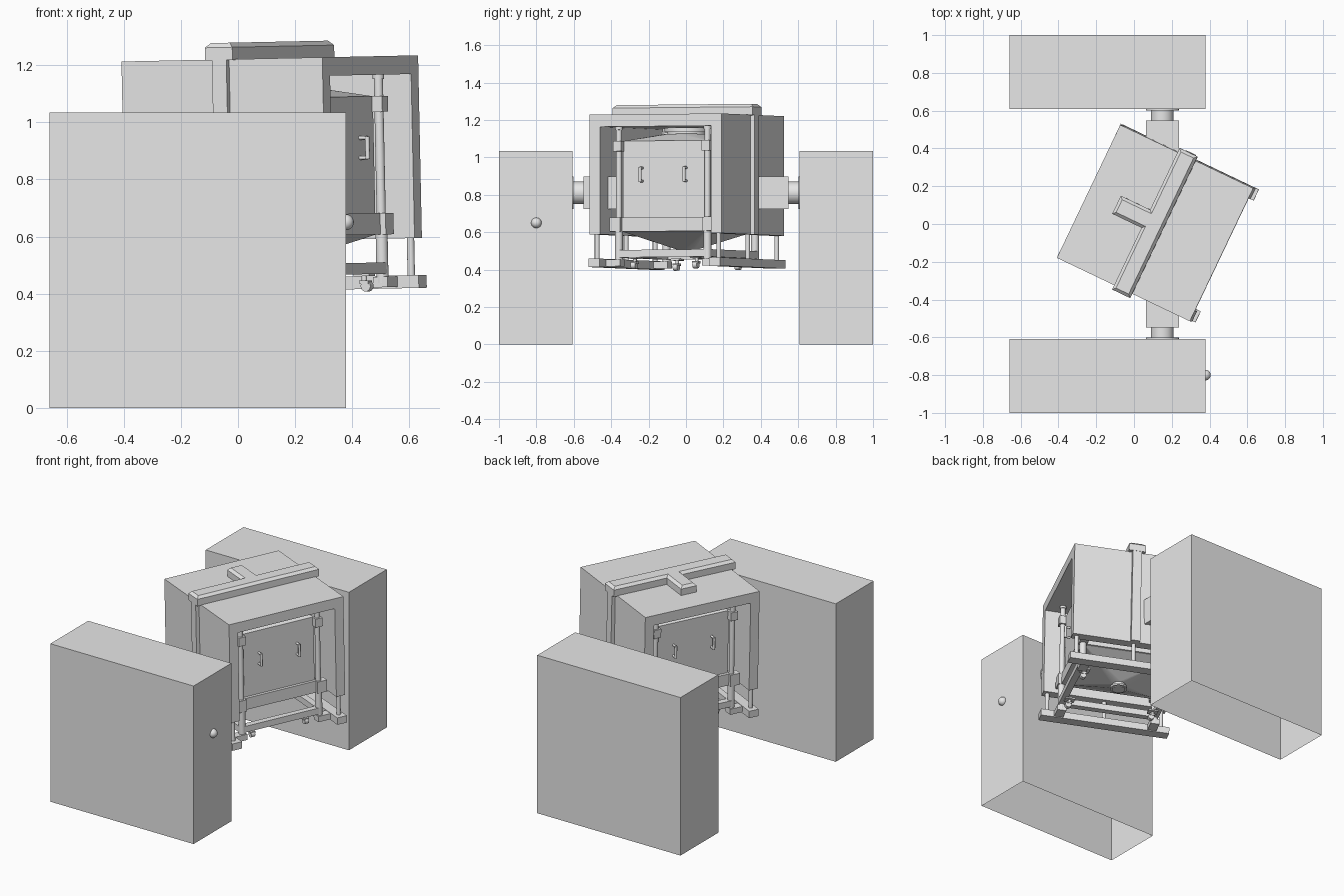
import bpy, bmesh, math
from mathutils import Matrix, Vector

if "Cube" in bpy.data.objects:
    bpy.data.objects.remove(bpy.data.objects["Cube"])

grey = bpy.data.materials.new("steel_grey")
grey.diffuse_color = (0.8, 0.8, 0.8, 1)
grey.use_nodes = True
grey.node_tree.nodes["Principled BSDF"].inputs["Base Color"].default_value = grey.diffuse_color

# The drum cage is swung about the vertical and tilted slightly on the shaft axis
PIVOT = Vector((0.15, 0, 0.81))
CAGE = (Matrix.Translation(PIVOT) @ Matrix.Rotation(math.radians(-1.2), 4, 'Y')
        @ Matrix.Translation(Vector((0.12, 0.005, 0)) - PIVOT)
        @ Matrix.Rotation(math.radians(-25.5), 4, 'Z'))
WORLD = Matrix.Identity(4)


def finish(name, bm, frame, smooth=False):
    bmesh.ops.recalc_face_normals(bm, faces=bm.faces[:])
    me = bpy.data.meshes.new(name)
    bm.to_mesh(me)
    bm.free()
    ob = bpy.data.objects.new(name, me)
    bpy.context.collection.objects.link(ob)
    me.materials.append(grey)
    ob.matrix_world = frame
    if smooth:
        bpy.ops.object.select_all(action='DESELECT')
        ob.select_set(True)
        bpy.context.view_layer.objects.active = ob
        bpy.ops.object.shade_smooth_by_angle(angle=math.radians(35))
    return ob


def box(name, x, y, z, frame=CAGE, open_bottom=False):
    bm = bmesh.new()
    bmesh.ops.create_cube(bm, size=1)
    for v in bm.verts:
        v.co = Vector([lo + (c + 0.5) * (hi - lo) for c, (lo, hi) in zip(v.co, (x, y, z))])
    if open_bottom:
        bm.normal_update()
        bmesh.ops.delete(bm, geom=[f for f in bm.faces if f.normal.z < -0.9], context='FACES')
    return finish(name, bm, frame)


def cyl(name, a, b, r, frame=CAGE, r2=None, n=24):
    a, b = Vector(a), Vector(b)
    bm = bmesh.new()
    rot = (b - a).to_track_quat('Z', 'Y').to_matrix().to_4x4()
    bmesh.ops.create_cone(bm, cap_ends=True, segments=n, radius1=r, radius2=r if r2 is None else r2,
                          depth=(b - a).length, matrix=Matrix.Translation((a + b) / 2) @ rot)
    return finish(name, bm, frame, True)


def prism(name, outline, z0, z1, inset=0.0, frame=CAGE):
    """Extruded outline with a chamfered top edge."""
    bm = bmesh.new()
    f = bm.faces.new([bm.verts.new((x, y, z0)) for x, y in outline])
    ext = bmesh.ops.extrude_face_region(bm, geom=[f])['geom']
    for v in ext:
        if isinstance(v, bmesh.types.BMVert):
            v.co.z = z1
    bmesh.ops.recalc_face_normals(bm, faces=bm.faces[:])
    if inset:
        top = [e for e in bm.edges if all(v.co.z > z1 - 1e-5 for v in e.verts)]
        bmesh.ops.bevel(bm, geom=top, offset=inset, segments=1, affect='EDGES')
    return finish(name, bm, frame)


def sphere(name, c, r, frame):
    bm = bmesh.new()
    bmesh.ops.create_uvsphere(bm, u_segments=20, v_segments=12, radius=r,
                              matrix=Matrix.Translation(c))
    return finish(name, bm, frame, True)


# Pedestals, shafts and hubs on both sides
for s, side in ((-1, "front"), (1, "back")):
    def span(a, b):
        return tuple(sorted((s * a, s * b)))
    box(side + "_pedestal", (-0.66, 0.378), span(0.608, 1.0), (0, 1.035), WORLD, True)
    cyl(side + "_shaft", (0.15, s * 0.54, 0.81), (0.15, s * 0.61, 0.81), 0.06, WORLD, n=40)
    cyl(side + "_shaft_flange", (0.15, s * 0.601, 0.81), (0.15, s * 0.609, 0.81), 0.087, WORLD, n=40)
    box(side + "_hub", (0.063, 0.238), span(0.37, 0.547), (0.725, 0.897), WORLD)
sphere("stop_button", (0.378, -0.80, 0.65), 0.028, WORLD)

# Tunnel-shaped housing, open at both ends and below
H = 0.39
profile = [(-H, 0.585), (-H, 1.225), (H, 1.225), (H, 0.585),
           (0.33, 0.585), (0.33, 1.16), (-0.33, 1.16), (-0.33, 0.585)]
bm = bmesh.new()
face = bm.faces.new([bm.verts.new((-H, y, z)) for y, z in profile])
ext = bmesh.ops.extrude_face_region(bm, geom=[face])['geom']
bmesh.ops.translate(bm, vec=(2 * H, 0, 0), verts=[g for g in ext if isinstance(g, bmesh.types.BMVert)])
finish("housing", bm, CAGE)

# T-shaped duct on the roof with straps down the sides
prism("roof_duct", [(0.053, -0.415), (0.053, 0.415), (-0.053, 0.415), (-0.053, 0.053),
                    (-0.225, 0.053), (-0.225, -0.053), (-0.053, -0.053), (-0.053, -0.415)],
      1.222, 1.283, 0.016)

for s, side in ((-1, "front"), (1, "back")):
    def span(a, b):
        return tuple(sorted((s * a, s * b)))
    box(side + "_strap", (-0.028, 0.028), span(0.385, 0.413), (0.585, 1.23))
    # Lifting rail hung below the wall on rods
    box(side + "_lift_rail", (-0.405, 0.405), span(0.325, 0.39), (0.41, 0.455))
    for u in (-0.36, 0, 0.36):
        cyl(side + "_lift_rod", (u, s * 0.36, 0.45), (u, s * 0.36, 0.60), 0.013, n=16)

# Bin body with a low sloping roof and lid
BU, BV = 0.28, 0.245
box("bin_body", (-BU, BU), (-BV, BV), (0.60, 1.085))


def square_to_round(name, z_sq, z_rd, r, n=32):
    """Transition from the rectangular body to a round opening."""
    bm = bmesh.new()
    corner = [bm.verts.new((sx * BU, sy * BV, z_sq)) for sx, sy in ((1, 1), (-1, 1), (-1, -1), (1, -1))]
    ring = [bm.verts.new((r * math.cos(2 * math.pi * i / n), r * math.sin(2 * math.pi * i / n), z_rd))
            for i in range(n)]
    q = n // 4
    for k in range(4):
        for i in range(k * q, (k + 1) * q):
            bm.faces.new((corner[k], ring[i], ring[(i + 1) % n]))
        bm.faces.new((corner[k], ring[((k + 1) * q) % n], corner[(k + 1) % 4]))
    bm.faces.new(ring)
    finish(name, bm, CAGE)


square_to_round("bin_roof", 1.085, 1.125, 0.12)
square_to_round("bin_hopper", 0.60, 0.505, 0.045)
cyl("bin_lid_neck", (0, 0, 1.12), (0, 0, 1.145), 0.105, n=40)
cyl("bin_lid", (0, 0, 1.135), (0, 0, 1.158), 0.12, n=40)
cyl("outlet_pipe", (0, 0, 0.47), (0, 0, 0.51), 0.04, n=32)
cyl("outlet_flange", (0, 0, 0.475), (0, 0, 0.487), 0.052, n=32)

# Bin frame: belts round the body and base beams
PU, PV = 0.295, 0.262
for s in (-1, 1):
    def span(a, b):
        return tuple(sorted((s * a, s * b)))
    box("belt_end", span(0.27, 0.30), (-PV, PV), (0.60, 0.675))
    box("belt_side", (-PU, PU), span(0.235, 0.262), (0.60, 0.675))
    box("base_beam_end", span(0.275, 0.315), (-PV, PV), (0.462, 0.502))
    box("base_beam_side", (-PU, PU), span(0.242, 0.282), (0.462, 0.502))

    # Door handles
    for v in (-0.13, 0.13):
        u0, u1 = s * 0.275, s * 0.31
        cyl("handle_grip", (u1, v, 0.865), (u1, v, 0.945), 0.008, n=12)
        for z in (0.87, 0.94):
            cyl("handle_stub", (u0, v, z), (u1, v, z), 0.007, n=12)

    for t in (-1, 1):
        u, v = s * PU, t * PV
        # Corner post with clamps and a foot lug
        cyl("corner_post", (u, v, 0.42), (u, v, 1.16), 0.016)
        cyl("post_sleeve", (u, v, 0.43), (u, v, 0.60), 0.021)
        cyl("post_cap", (u, v, 1.145), (u, v, 1.16), 0.02)
        box("upper_clamp", (u - 0.024, u + 0.024), (v - 0.024, v + 0.024), (1.03, 1.085))
        box("lower_clamp", (u - 0.026, u + 0.026), tuple(sorted((v - t * 0.02, v + t * 0.045))), (0.60, 0.675))
        box("foot_lug", (u - 0.028, u + 0.028), tuple(sorted((v - t * 0.02, t * 0.335))), (0.415, 0.452))
        # Caster
        cu, cv = s * 0.262, t * 0.183
        box("caster_plate", (cu - 0.03, cu + 0.03), (cv - 0.025, cv + 0.025), (0.455, 0.465))
        cyl("caster_stem", (cu, cv, 0.425), (cu, cv, 0.46), 0.01, n=12)
        box("caster_fork", (cu - 0.012, cu + 0.022), (cv - 0.017, cv + 0.017), (0.428, 0.44))
        cyl("caster_wheel", (cu + 0.01, cv - 0.013, 0.42), (cu + 0.01, cv + 0.013, 0.42), 0.019, n=20)
